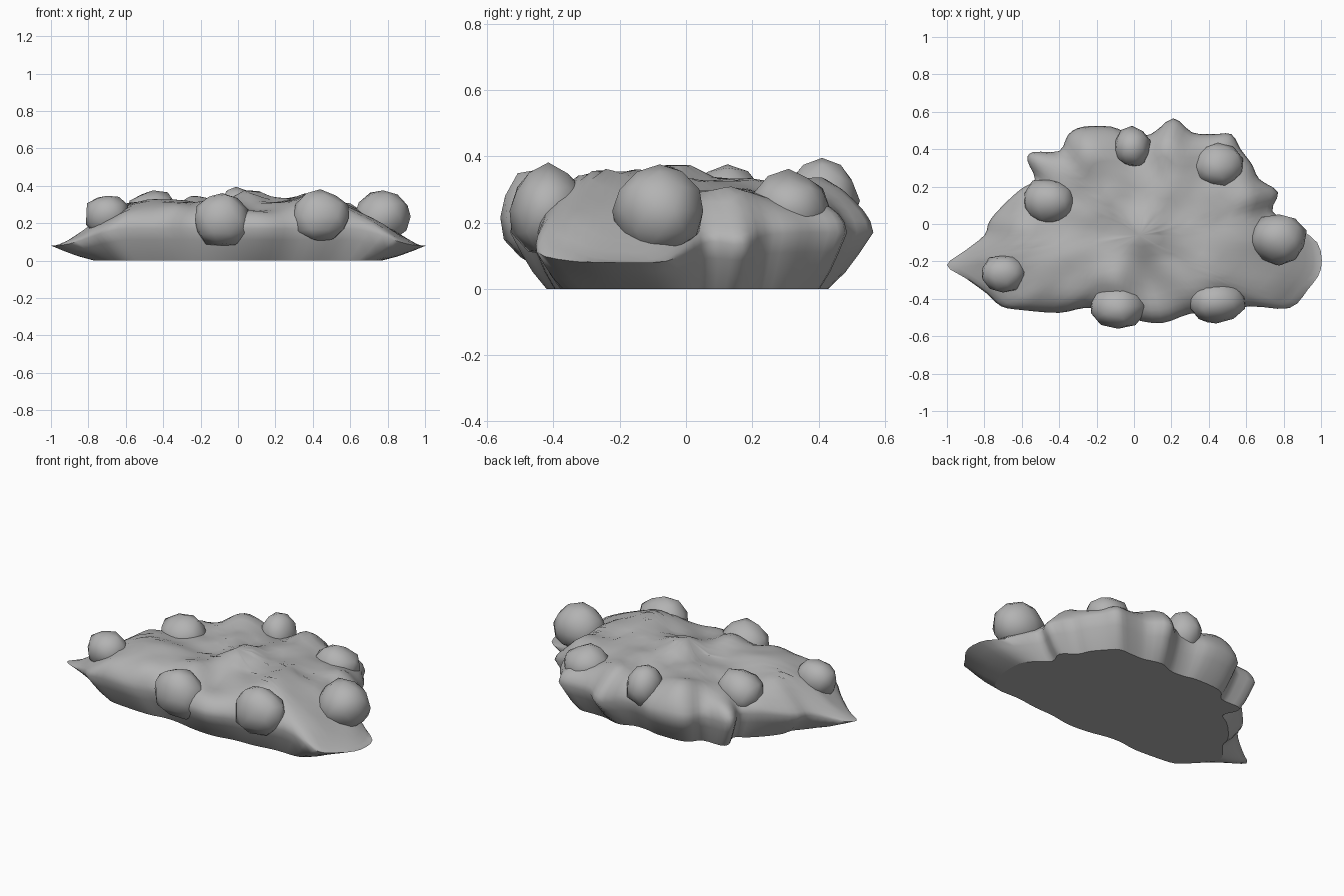
import bpy, bmesh, math
from mathutils import Vector, noise

cube = bpy.data.objects.get("Cube")
if cube:
    bpy.data.objects.remove(cube)

stone = bpy.data.materials.new("grey stone")
stone.use_nodes = True
colour = (0.45, 0.45, 0.45, 1)
stone.diffuse_color = colour
stone.node_tree.nodes["Principled BSDF"].inputs["Base Color"].default_value = colour


def finish(name, bm, angle):
    """Turn a bmesh into a smooth shaded stone object."""
    bmesh.ops.recalc_face_normals(bm, faces=bm.faces)
    mesh = bpy.data.meshes.new(name)
    bm.to_mesh(mesh)
    bm.free()
    mesh.materials.append(stone)
    obj = bpy.data.objects.new(name, mesh)
    bpy.context.collection.objects.link(obj)
    bpy.ops.object.select_all(action='DESELECT')
    obj.select_set(True)
    bpy.context.view_layer.objects.active = obj
    bpy.ops.object.shade_smooth_by_angle(angle=math.radians(angle))
    return obj


def smooth_loop(points, steps):
    """Closed curve passing through all the points."""
    result = []
    count = len(points)
    for i in range(count):
        a, b, c, d = (Vector(points[(i + k) % count]) for k in (-1, 0, 1, 2))
        for step in range(steps):
            t = step / steps
            result.append(b + (c - a) * t / 2
                          + (a - b * 2.5 + c * 2 - d / 2) * t * t
                          + (b * 1.5 - a / 2 - c * 1.5 + d / 2) * t ** 3)
    return result


# Widest outline of the slab, clockwise from the right end
outline = [(.98, -.1), (1, -.24), (.93, -.35), (.83, -.45), (.62, -.44), (.45, -.47),
           (.3, -.48), (.15, -.53), (0, -.51), (-.15, -.46), (-.27, -.45), (-.4, -.475),
           (-.6, -.46), (-.71, -.44), (-.79, -.37), (-.9, -.29), (-1, -.22), (-.9, -.14),
           (-.8, -.06), (-.77, .02), (-.68, .12), (-.6, .19), (-.53, .24), (-.57, .34),
           (-.54, .385), (-.4, .39), (-.35, .48), (-.27, .52), (-.12, .52), (-.02, .48),
           (.09, .48), (.21, .565), (.31, .49), (.42, .48), (.52, .48), (.57, .4),
           (.63, .32), (.67, .24), (.77, .17), (.74, .07), (.84, 0)]
# Soft swellings on the upper surface: x, y, radius, height
swellings = [(.05, -.05, .13, .095), (.32, -.05, .13, .06), (-.23, .4, .16, .08),
             (.4, -.26, .15, .08), (-.4, -.22, .18, .06), (.2, .42, .12, .06),
             (-.12, .14, .12, .04), (.22, .18, .14, .06), (-.1, -.28, .12, .04),
             (.6, .15, .12, .05), (-.62, -.05, .12, .03)]


def crown_height(x, y):
    height = .28 - .35 * max(0, abs(x) - .6) - .35 * max(0, abs(x) - .77)
    for sx, sy, radius, lift in swellings:
        height += lift * math.exp(-((x - sx) ** 2 + (y - sy) ** 2) / radius ** 2)
    return height + .025 * noise.noise(Vector((x * 6, y * 6, 0)))


def rim_height(p):
    t = min(1, max(0, (abs(p.x) - .6) / .38))
    return .17 - .09 * t * t * (3 - 2 * t)


def foot_point(p):
    """Pull the outline in to a rounded foot that cuts off the two tips."""
    terms = (1 / .88, abs(p.x) / .8, abs(p.y) / .445)
    return p * sum(t ** 9 for t in terms) ** (-1 / 9)


# Rock slab: flat foot, flared side and a rounded lumpy top
bm = bmesh.new()
centre = Vector((.03, -.06))
loop = smooth_loop(outline, 3)
rings = []
for level in (0, .3, .65, 1):
    ring = []
    for p in loop:
        q = foot_point(p).lerp(p, level ** .8)
        ring.append(bm.verts.new((q.x, q.y, level * rim_height(p))))
    rings.append(ring)
for scale in (.985, .955, .91, .85, .77, .68, .58, .47, .36, .25, .13):
    ring = []
    for p in loop:
        q = centre.lerp(p, scale)
        rim = rim_height(p)
        rise = (1 - scale ** 7) ** .55
        ring.append(bm.verts.new((q.x, q.y, rim + (crown_height(q.x, q.y) - rim) * rise)))
    rings.append(ring)
for low, high in zip(rings, rings[1:]):
    for i in range(len(loop)):
        j = (i + 1) % len(loop)
        bm.faces.new((low[i], low[j], high[j], high[i]))
foot = bm.faces.new(rings[0])
for edge in foot.edges:
    edge.smooth = False
top = bm.verts.new((centre.x, centre.y, crown_height(*centre)))
for i, v in enumerate(rings[-1]):
    bm.faces.new((v, rings[-1][(i + 1) % len(loop)], top))
finish("rock_slab", bm, 75)

# Rounded boulders set into the slab: centre, then radii
boulders = {
    "right_end": ((-.7, -.265, .245), (.12, .102, .11)),
    "back_right": ((-.455, .125, .25), (.14, .125, .125)),
    "back_middle": ((-.01, .41, .265), (.1, .11, .125)),
    "back_left": ((.45, .31, .24), (.132, .122, .115)),
    "left_end": ((.775, -.08, .235), (.15, .137, .14)),
    "front_left": ((.44, -.415, .235), (.162, .118, .138)),
    "front_middle": ((-.085, -.44, .215), (.155, .122, .142)),
}
for name, (place, radii) in boulders.items():
    bm = bmesh.new()
    bmesh.ops.create_icosphere(bm, subdivisions=2, radius=1)
    for v in bm.verts:
        v.co *= 1 + .16 * noise.noise(v.co * 1.5 + Vector(place) * 9)
        v.co = Vector(place) + Vector(a * b for a, b in zip(v.co, radii))
    finish(name + "_boulder", bm, 60)
